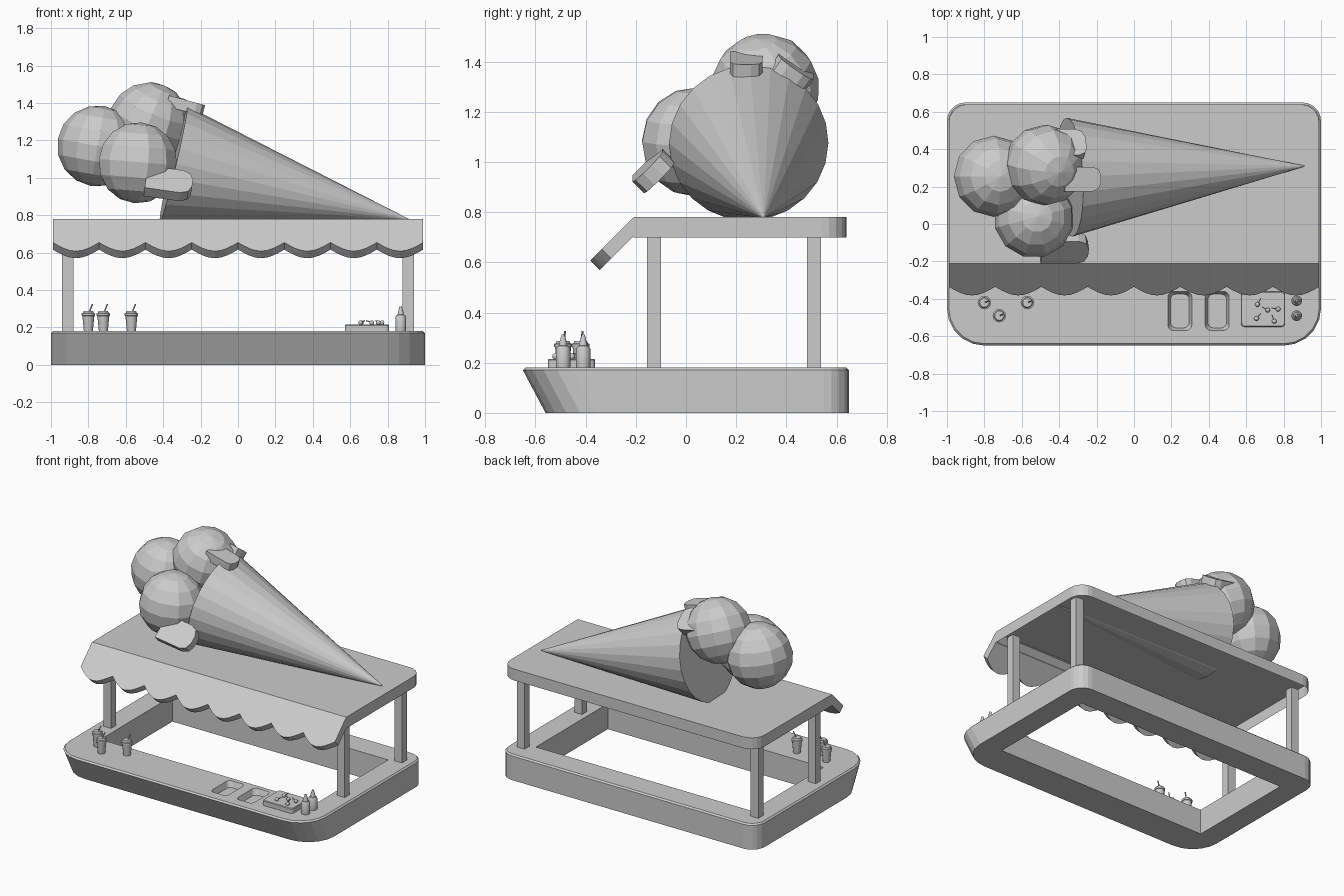
import bpy, bmesh
from math import sin, cos, pi, radians
from mathutils import Vector, Matrix

if "Cube" in bpy.data.objects:
    bpy.data.objects.remove(bpy.data.objects["Cube"])


def finish(name, bm, smooth=False):
    bmesh.ops.recalc_face_normals(bm, faces=bm.faces)
    me = bpy.data.meshes.new(name)
    bm.to_mesh(me)
    bm.free()
    ob = bpy.data.objects.new(name, me)
    bpy.context.collection.objects.link(ob)
    if smooth:
        bpy.ops.object.select_all(action='DESELECT')
        ob.select_set(True)
        bpy.context.view_layer.objects.active = ob
        bpy.ops.object.shade_smooth_by_angle(angle=radians(35))
    return ob


def loft(name, rings, bottom=True, top=True, smooth=False):
    """Skin a stack of equal-length closed outlines."""
    bm = bmesh.new()
    rows = [[bm.verts.new(p) for p in r] for r in rings]
    n = len(rows[0])
    for a, b in zip(rows, rows[1:]):
        for i in range(n):
            j = (i + 1) % n
            bm.faces.new((a[i], a[j], b[j], b[i]))
    if bottom:
        bm.faces.new(rows[0][::-1])
    if top:
        bm.faces.new(rows[-1])
    return finish(name, bm, smooth)


def outline(x, y0, y1, z, rf, rb, cx=0, seg=5):
    """Rounded rectangle with separate front and back corner radii."""
    pts = []
    for sx, y, sy, r, a0 in ((1, y0, 1, rf, -90), (1, y1, -1, rb, 0),
                             (-1, y1, -1, rb, 90), (-1, y0, 1, rf, 180)):
        for k in range(seg + 1 if r else 1):
            a = radians(a0 + 90 * k / seg)
            pts.append((cx + sx * (x - r) + r * cos(a), y + sy * r + r * sin(a), z))
    return pts


def lathe(name, x, y, profile, n=12, smooth=True):
    return loft(name, [[(x + r * cos(2 * pi * i / n), y + r * sin(2 * pi * i / n), z)
                        for i in range(n)] for r, z in profile], smooth=smooth)


def rod(name, p, q, r, n=6, r2=None):
    p, q = Vector(p), Vector(q)
    d = q - p
    bm = bmesh.new()
    m = Matrix.Translation((p + q) / 2) @ d.to_track_quat('Z', 'Y').to_matrix().to_4x4()
    bmesh.ops.create_cone(bm, cap_ends=True, segments=n, radius1=r,
                          radius2=r if r2 is None else r2, depth=d.length, matrix=m)
    return finish(name, bm)


def box(name, loc, size, rot=(0, 0, 0), bevel=0.0):
    bm = bmesh.new()
    bmesh.ops.create_cube(bm, size=1)
    bmesh.ops.scale(bm, vec=size, verts=bm.verts)
    if bevel:
        end = [e for e in bm.edges if all(v.co.x > 0 for v in e.verts)
               and abs(e.verts[0].co.z - e.verts[1].co.z) > 1e-4]
        bmesh.ops.bevel(bm, geom=end, offset=bevel, segments=2, profile=0.5, affect='EDGES')
    ob = finish(name, bm)
    ob.location = loc
    ob.rotation_euler = [radians(a) for a in rot]
    return ob


def cut(target, cutter):
    mod = target.modifiers.new("cut", 'BOOLEAN')
    mod.object = cutter
    mod.operation = 'DIFFERENCE'
    mod.solver = 'EXACT'
    bpy.context.view_layer.objects.active = target
    bpy.ops.object.modifier_apply(modifier=mod.name)
    bpy.data.objects.remove(cutter)


# Counter: sloped front, service opening, two recessed basins
counter = loft("counter", [outline(1, -.56, .65, 0, .2, .1),
                           outline(1, -.65, .65, .17, .2, .1),
                           outline(.99, -.64, .64, .18, .19, .09)])
cut(counter, loft("opening_cutter", [outline(.84, -.33, .47, z, 0, 0) for z in (-.1, .3)]))
for cx in (.245, .445):
    cut(counter, loft("basin_cutter", [outline(.05, -.555, -.375, .14, .03, .03, cx),
                                       outline(.066, -.571, -.359, .185, .03, .03, cx)]))

# Posts
for sx, side in ((-1, "left"), (1, "right")):
    for y, end in ((-.128, "front"), (.51, "back")):
        box(f"{end}_{side}_post", (sx * .91, y, .45), (.06, .056, .56))

# Roof shell, open underneath
loft("roof", [outline(.99, -.21, .64, z, 0, .1) for z in (.70, .78)], bottom=False)

# Scalloped awning
edge = [(-.99, 0)]
for k in range(8):
    for t in range(9 if k == 7 else 8):
        edge.append((-.99 + 1.98 * (k + t / 8) / 8, .178 + .065 * sin(pi * t / 8)))
edge.append((.99, 0))
c = cos(pi / 4)
loft("awning", [[(x, -.21 - s * c + d, .78 - s * c - d) for x, s in edge] for d in (0, .038)])

# Giant cone lying on the roof
rod("wafer_cone", (-.345, .25, 1.075), (.92, .31, .777), .318, n=24, r2=0)

# Scoops
for name, loc, rot in (("left_scoop", (-.75, .255, 1.17), (0, 10, 0)),
                       ("top_scoop", (-.475, .315, 1.295), (20, 15, 30)),
                       ("front_scoop", (-.535, .035, 1.08), (0, 5, 15))):
    bm = bmesh.new()
    bmesh.ops.create_uvsphere(bm, u_segments=12, v_segments=8, radius=.217)
    ob = finish(name, bm)
    ob.location = loc
    ob.rotation_euler = [radians(a) for a in rot]

# Melting drips
box("front_drip", (-.37, -.13, .967), (.25, .17, .065), (45, 8, 0), .06)
box("top_drip", (-.28, .24, 1.385), (.2, .13, .06), (0, 15, 0), .045)
box("side_drip", (-.35, .42, 1.36), (.18, .17, .065), (-35, 12, 0), .05)

# Cups with lids and straws
for i, (x, y) in enumerate(((-.80, -.42), (-.72, -.49), (-.57, -.42))):
    lathe(f"cup_{i}", x, y, [(.024, .18), (.032, .262), (.036, .263), (.036, .275),
                             (.029, .277), (.025, .287)])
    rod(f"straw_{i}", (x, y, .27), (x + .022, y + .008, .325), .004)

# Topping tray with cherries
loft("tray", [outline(.118, -.55, -.362, .18, .02, .02, .69),
              outline(.118, -.55, -.362, .211, .02, .02, .69),
              outline(.114, -.546, -.366, .215, .018, .018, .69)])
for i, (x, y, a) in enumerate(((.66, -.43, 60), (.715, -.46, 150), (.77, -.455, 170),
                               (.655, -.505, 50), (.75, -.52, 110))):
    bm = bmesh.new()
    bmesh.ops.create_uvsphere(bm, u_segments=10, v_segments=6, radius=.013,
                              matrix=Matrix.Translation((x, y, .225)))
    finish(f"cherry_{i}", bm, True)
    a = radians(a)
    rod(f"cherry_stem_{i}", (x, y, .228), (x + .035 * cos(a), y + .035 * sin(a), .236), .003)

# Sauce bottles
for i, y in enumerate((-.41, -.49)):
    lathe(f"bottle_{i}", .87, y, [(.028, .18), (.029, .186), (.029, .255), (.022, .267),
                                  (.017, .268), (.015, .28), (.006, .312)])
